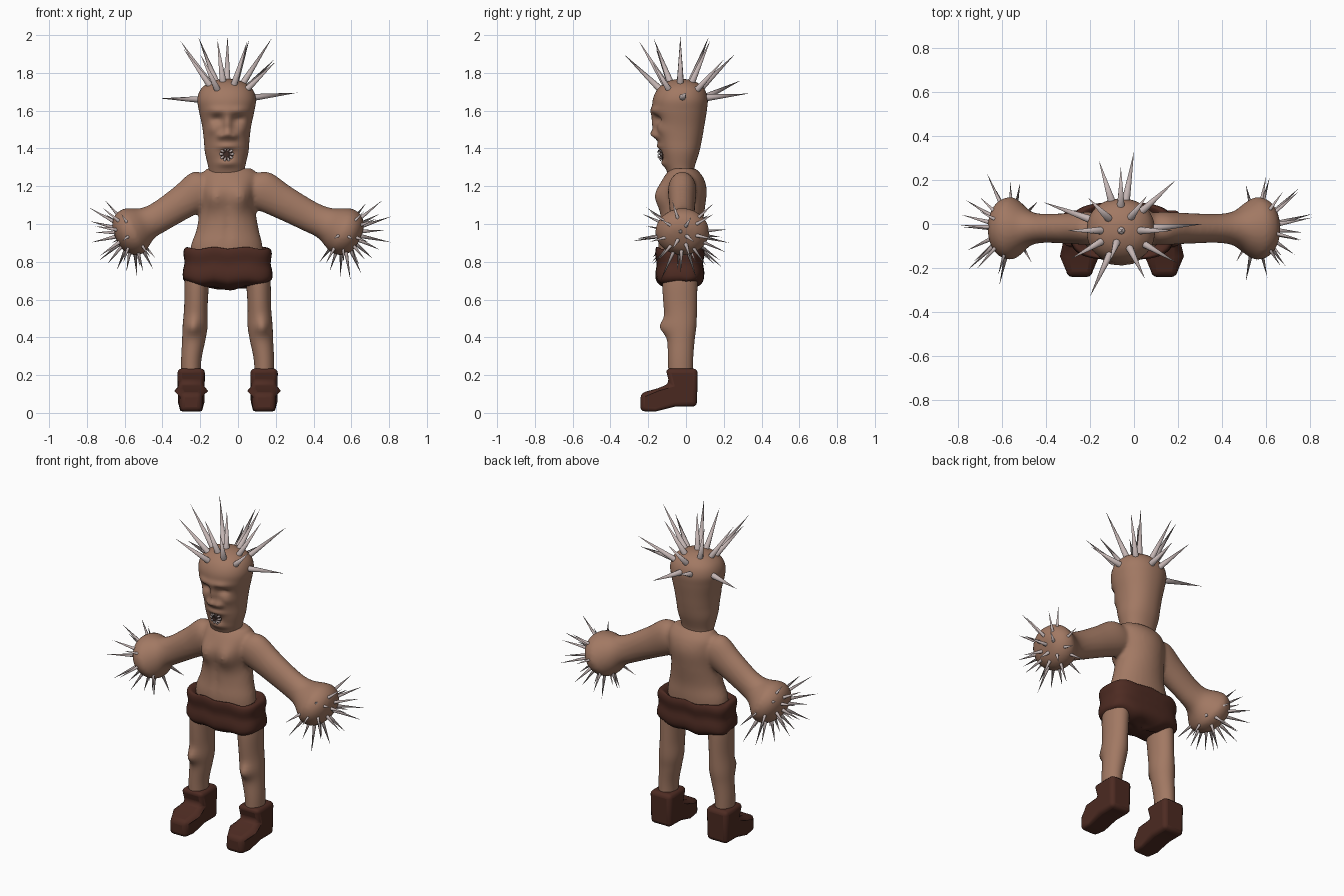
import bpy, bmesh, math, random
from mathutils import Vector

random.seed(4)
if "Cube" in bpy.data.objects:
    bpy.data.objects.remove(bpy.data.objects["Cube"])

CX = -0.055  # body axis


def material(name, rgb):
    m = bpy.data.materials.new(name)
    m.use_nodes = True
    m.diffuse_color = (*rgb, 1)
    m.node_tree.nodes["Principled BSDF"].inputs["Base Color"].default_value = (*rgb, 1)
    return m


SKIN = material("tan skin", (0.36, 0.19, 0.125))
LEATHER = material("dark brown leather", (0.075, 0.024, 0.016))
SPIKE = material("pale grey spike", (0.55, 0.46, 0.45))
MOUTH = material("dark mouth", (0.05, 0.025, 0.02))


def make(name, bm, mat, angle=180):
    bmesh.ops.recalc_face_normals(bm, faces=bm.faces)
    me = bpy.data.meshes.new(name)
    bm.to_mesh(me)
    bm.free()
    ob = bpy.data.objects.new(name, me)
    bpy.context.collection.objects.link(ob)
    me.materials.append(mat)
    bpy.ops.object.select_all(action="DESELECT")
    ob.select_set(True)
    bpy.context.view_layer.objects.active = ob
    bpy.ops.object.shade_smooth_by_angle(angle=math.radians(angle))
    return ob


def spline(rows, steps):
    """Smooth in-between rows through the given ones."""
    out = []
    for i in range(len(rows) - 1):
        a, b = rows[max(i - 1, 0)], rows[i]
        c, d = rows[i + 1], rows[min(i + 2, len(rows) - 1)]
        for s in range(steps):
            t = s / steps
            out.append([q + 0.5 * t * (r - p + t * (2 * p - 5 * q + 4 * r - e + t * (3 * (q - r) + e - p)))
                        for p, q, r, e in zip(a, b, c, d)])
    return out + [list(rows[-1])]


def loft(bm, rows, u, v, sides=32, steps=5, power=1.0):
    """Rows are x, y, z, radius along u, radius along v."""
    rings = []
    for x, y, z, a, b in spline(rows, steps):
        ring = []
        for k in range(sides):
            t = math.tau * k / sides
            c, s = math.cos(t), math.sin(t)
            c, s = (math.copysign(abs(w) ** power, w) for w in (c, s))
            ring.append(bm.verts.new(Vector((x, y, z)) + u * (a * c) + v * (b * s)))
        rings.append(ring)
    for p, q in zip(rings, rings[1:]):
        for k in range(sides):
            j = (k + 1) % sides
            bm.faces.new((p[k], p[j], q[j], q[k]))
    bm.faces.new(rings[0])
    bm.faces.new(rings[-1])


def upright(rows):
    """Turn z, centre x, half width, front y, back y into loft rows."""
    return [(x, (f + b) / 2, z, w, (b - f) / 2) for z, x, w, f, b in rows]


def bumps(bm, spec):
    """Push the front out or in with soft bumps: x offset, z, width, height, depth."""
    for vert in bm.verts:
        if vert.co.y > -0.05:
            continue
        push = 0
        for x, z, w, h, d in spec:
            for sx in ({x, -x}):
                push += d * math.exp(-((vert.co.x - CX - sx) / w) ** 2 - ((vert.co.z - z) / h) ** 2)
        vert.co.y -= push


def cone(bm, base, tip, radius, sides=8):
    axis = (tip - base).normalized()
    u = axis.orthogonal().normalized()
    v = axis.cross(u)
    ring = [bm.verts.new(base + radius * (u * math.cos(math.tau * k / sides) + v * math.sin(math.tau * k / sides)))
            for k in range(sides)]
    end = bm.verts.new(tip)
    for k in range(sides):
        bm.faces.new((ring[k], ring[(k + 1) % sides], end))
    bm.faces.new(ring)


X, Y = Vector((1, 0, 0)), Vector((0, 1, 0))

# torso with chest, then both arms, blended into one skin
bm = bmesh.new()
loft(bm, upright([
    (0.72, CX, 0.19, -0.13, 0.07), (0.87, CX - 0.005, 0.192, -0.15, 0.085),
    (0.97, CX, 0.165, -0.14, 0.085), (1.08, CX, 0.148, -0.135, 0.10),
    (1.18, CX + 0.005, 0.155, -0.14, 0.11), (1.25, CX + 0.01, 0.155, -0.115, 0.09),
    (1.295, CX + 0.01, 0.12, -0.08, 0.05)]), X, Y)
bumps(bm, [(0.075, 1.14, 0.055, 0.07, 0.04), (0, 0.98, 0.02, 0.12, -0.008)])
ARM = [(0.03, -0.02, 1.19, 0.06, 0.08), (0.12, -0.02, 1.18, 0.075, 0.105),
       (0.24, -0.02, 1.115, 0.07, 0.092), (0.38, -0.02, 1.04, 0.066, 0.083),
       (0.46, -0.02, 1.005, 0.08, 0.088), (0.52, -0.02, 0.978, 0.122, 0.118),
       (0.56, -0.02, 0.96, 0.143, 0.13), (0.605, -0.02, 0.94, 0.128, 0.116),
       (0.635, -0.02, 0.925, 0.085, 0.075), (0.645, -0.02, 0.92, 0.03, 0.03)]
for side in (1, -1):
    rows = [(x if side > 0 else -x - 0.1 * max(0, 1 - x / 0.56), *rest) for x, *rest in ARM]
    loft(bm, rows, Y, Vector((side * 0.42, 0, 0.9)))
body = make("torso_and_arms", bm, SKIN)
mod = body.modifiers.new("blend", "REMESH")
mod.mode, mod.voxel_size, mod.use_smooth_shade = "VOXEL", 0.011, True
mod = body.modifiers.new("soften", "SMOOTH")
mod.factor, mod.iterations = 0.5, 6

# head with a modelled face
bm = bmesh.new()
HX = CX - 0.005
loft(bm, upright([
    (1.24, HX, 0.09, -0.085, 0.04), (1.30, HX, 0.097, -0.11, 0.045),
    (1.38, HX, 0.115, -0.135, 0.07), (1.45, HX, 0.121, -0.15, 0.085),
    (1.52, HX, 0.13, -0.158, 0.097), (1.60, HX, 0.147, -0.175, 0.11),
    (1.66, HX, 0.155, -0.175, 0.115), (1.71, HX, 0.139, -0.153, 0.10),
    (1.745, HX, 0.10, -0.115, 0.065), (1.763, HX, 0.05, -0.07, 0.02),
    (1.768, HX, 0.01, -0.03, -0.02)]), X, Y, sides=72, steps=8, power=0.92)
bumps(bm, [(0, 1.53, 0.02, 0.06, 0.022), (0, 1.475, 0.03, 0.022, 0.026),
           (0.035, 1.465, 0.018, 0.016, 0.016), (0.055, 1.60, 0.05, 0.02, 0.014),
           (0.055, 1.555, 0.03, 0.02, -0.022), (0.08, 1.50, 0.03, 0.03, 0.012),
           (0, 1.41, 0.05, 0.014, 0.012), (0, 1.37, 0.03, 0.022, -0.018),
           (0, 1.32, 0.05, 0.018, 0.014)])
make("head", bm, SKIN)

# mouth and its ring of teeth
bm = bmesh.new()
loft(bm, [(HX, -0.10, 1.37, 0.033, 0.033), (HX, -0.137, 1.37, 0.03, 0.03)], X, Vector((0, 0, 1)), sides=16, steps=1)
make("mouth", bm, MOUTH, 30)
bm = bmesh.new()
for k in range(10):
    t = math.tau * k / 10
    d = Vector((math.cos(t), 0, math.sin(t)))
    hub = Vector((HX, -0.13, 1.37))
    cone(bm, hub + d * 0.033, hub + d * 0.011 + Vector((0, -0.024, 0)), 0.008, 6)
make("teeth", bm, SPIKE, 60)

# crown of head spikes, given by their tips
TIPS = [(-0.415, 0.1, 1.665), (0.315, 0, 1.695), (0, 0.33, 1.69), (-0.16, 0.29, 1.76),
        (0.19, 0.2, 1.87), (-0.2, -0.33, 1.9), (0.05, -0.25, 1.97), (0.2, -0.18, 1.86),
        (-0.305, -0.03, 1.97), (0.18, -0.03, 1.985), (-0.21, 0.12, 1.99), (-0.055, -0.03, 1.995),
        (0.06, 0.13, 1.975), (-0.29, -0.16, 1.93), (-0.11, -0.17, 1.98), (-0.06, 0.26, 1.9)]
bm = bmesh.new()
for tip in map(Vector, TIPS):
    low = tip.z < 1.72
    hub = Vector((HX, -0.03, 1.655 if low else 1.61))
    cone(bm, hub + (tip - hub).normalized() * 0.11, tip, 0.021)
make("head_spikes", bm, SPIKE, 60)

# spikes spread over the outer half of each fist
for side, name in ((1, "left_fist_spikes"), (-1, "right_fist_spikes")):
    bm = bmesh.new()
    axis = Vector((side * 0.77, 0, -0.64))
    u, v = Y, axis.cross(Y)
    hub = Vector((side * 0.555, -0.02, 0.955))
    count = 26
    for k in range(count):
        h = 1 - 1.08 * (k + 0.5) / count
        r, t = math.sqrt(1 - h * h), k * 2.4 + random.uniform(-0.2, 0.2)
        d = axis * h + (u * math.cos(t) + v * math.sin(t)) * r
        cone(bm, hub + d * 0.07, hub + d * random.uniform(0.21, 0.285), 0.013)
    make(name, bm, SPIKE, 60)

# legs and boots, mirrored about the body axis
BOOT = [(0.062, 0.235), (-0.108, 0.235), (-0.088, 0.155), (-0.15, 0.13), (-0.24, 0.105),
        (-0.242, 0.008), (-0.16, 0.008), (-0.06, 0.033), (0.058, 0.033)]
for side, name in ((1, "left"), (-1, "right")):
    bm = bmesh.new()
    loft(bm, upright([
        (0.12, CX + side * 0.193, 0.05, -0.09, 0.035), (0.27, CX + side * 0.193, 0.053, -0.095, 0.037),
        (0.38, CX + side * 0.18, 0.061, -0.098, 0.045), (0.46, CX + side * 0.172, 0.066, -0.105, 0.055),
        (0.56, CX + side * 0.168, 0.062, -0.118, 0.058), (0.68, CX + side * 0.163, 0.065, -0.125, 0.06),
        (0.76, CX + side * 0.15, 0.07, -0.12, 0.06)]), X, Y)
    for vert in bm.verts:  # kneecap
        if vert.co.y < -0.03:
            dx, dz = vert.co.x - CX - side * 0.185, vert.co.z - 0.455
            vert.co.y -= 0.036 * math.exp(-(dx / 0.04) ** 2 - (dz / 0.042) ** 2)
    make(name + "_leg", bm, SKIN)

    bm = bmesh.new()
    x0 = CX + side * 0.193
    walls = []
    for s in (-1, 1):
        # shaft flares towards its rim, the toe narrows
        walls.append([bm.verts.new((x0 + s * (0.073 if z > 0.2 else 0.056 if y < -0.2 else 0.07), y, z))
                      for y, z in BOOT])
    n = len(BOOT)
    for k in range(n):
        j = (k + 1) % n
        bm.faces.new((walls[0][k], walls[0][j], walls[1][j], walls[1][k]))
    for wall in walls:
        bm.faces.new(wall)
    boot = make(name + "_boot", bm, LEATHER, 35)
    mod = boot.modifiers.new("rounding", "BEVEL")
    mod.width, mod.segments, mod.limit_method = 0.024, 3, "ANGLE"
    mod.angle_limit = math.radians(40)

# shorts: boxy wrap with a rolled waistband and a sagging bottom
bm = bmesh.new()
loft(bm, upright([
    (0.655, CX, 0.03, -0.05, 0.0), (0.672, CX, 0.15, -0.12, 0.06), (0.70, CX, 0.228, -0.155, 0.09),
    (0.74, CX, 0.237, -0.162, 0.097), (0.79, CX, 0.228, -0.155, 0.09), (0.84, CX, 0.234, -0.163, 0.098),
    (0.868, CX, 0.225, -0.16, 0.093), (0.872, CX, 0.20, -0.15, 0.085), (0.85, CX, 0.17, -0.12, 0.06)]),
    X, Y, sides=40, steps=3, power=0.62)
for vert in bm.verts:  # gentle folds
    vert.co.z += 0.006 * math.sin(vert.co.x * 38) * (1 if vert.co.y < 0 else -1)
make("shorts", bm, LEATHER, 50)
